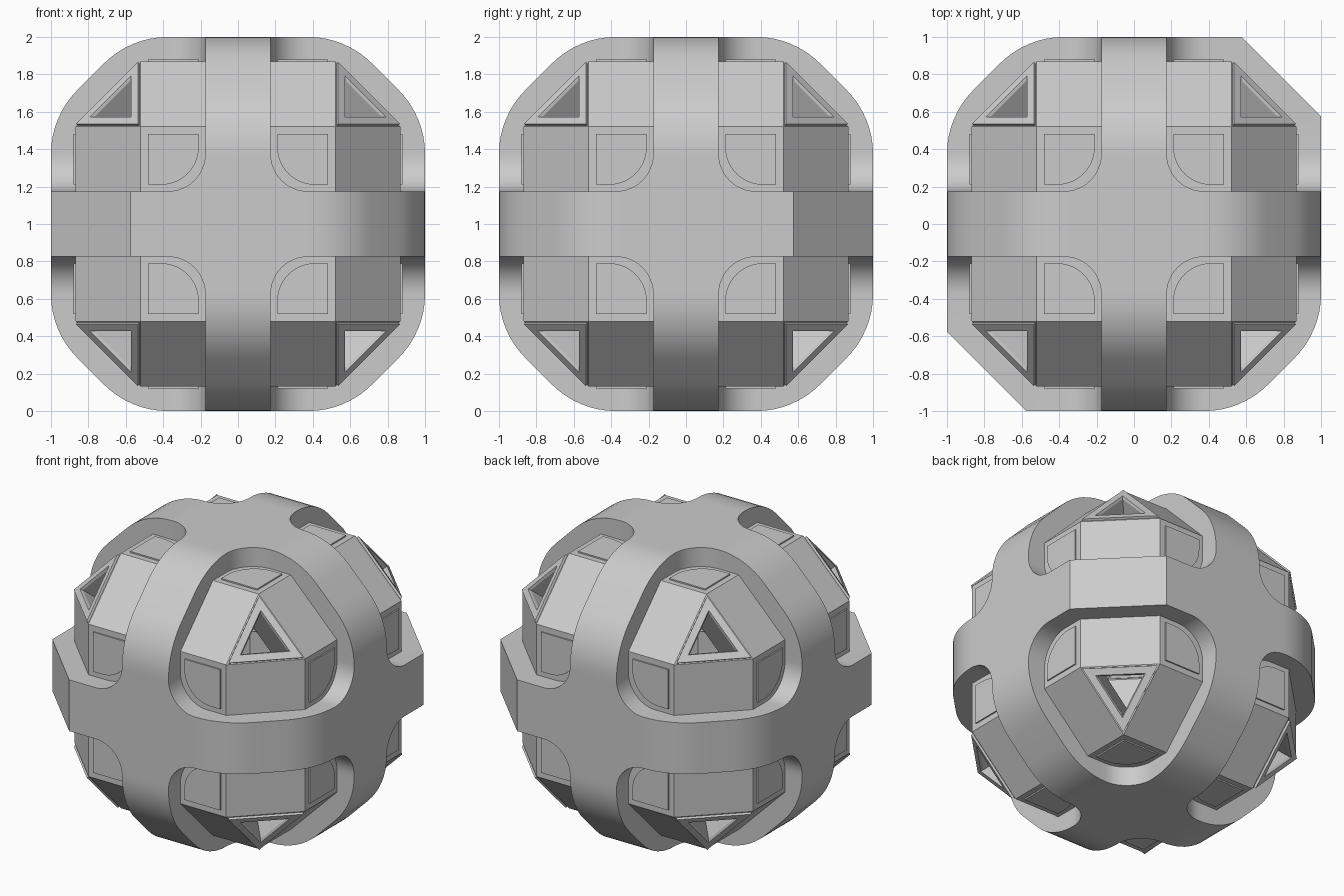
import bpy, bmesh, math
from mathutils import Vector

if "Cube" in bpy.data.objects:
    bpy.data.objects.remove(bpy.data.objects["Cube"])

SIGNS = (-1, 1)
A, B = 0.87, 0.52            # core: face distance, half width of square faces
W, R = 0.175, 0.20           # band half width, fillet radius at crossings
E = W + R                    # where the crossing plates meet the edge strips
DEPTH = 0.135                # band height
grey = bpy.data.materials.new("plain_grey")
grey.diffuse_color = (0.6, 0.6, 0.6, 1)
grey.use_nodes = True
grey.node_tree.nodes["Principled BSDF"].inputs["Base Color"].default_value = grey.diffuse_color


def place(k, w, u, v):
    """Point with w along axis k, and u, v along the next two axes."""
    p = [0, 0, 0]
    p[k], p[(k + 1) % 3], p[(k + 2) % 3] = w, u, v
    return Vector(p)


def face(bm, pts):
    bm.faces.new([bm.verts.new(p) for p in pts])


def finish(bm, name, smooth=False):
    bmesh.ops.remove_doubles(bm, verts=bm.verts, dist=0.0005)
    bmesh.ops.recalc_face_normals(bm, faces=bm.faces)
    me = bpy.data.meshes.new(name)
    bm.to_mesh(me)
    bm.free()
    me.materials.append(grey)
    ob = bpy.data.objects.new(name, me)
    ob.location.z = 1
    bpy.context.collection.objects.link(ob)
    if smooth:
        bpy.ops.object.select_all(action='DESELECT')
        ob.select_set(True)
        bpy.context.view_layer.objects.active = ob
        bpy.ops.object.shade_smooth_by_angle(angle=math.radians(30))
    return ob


def arc(cx, cy, r, a0, a1, n):
    out = []
    for i in range(n + 1):
        a = math.radians(a0 + (a1 - a0) * i / n)
        out.append((cx + r * math.cos(a), cy + r * math.sin(a)))
    return out


# Core: faceted ball with raised triangular frames and open triangular shafts
bm = bmesh.new()
for k in range(3):
    for s in SIGNS:
        face(bm, [place(k, s * A, u * B, v * B)
                  for u, v in ((1, 1), (-1, 1), (-1, -1), (1, -1))])
    for su in SIGNS:
        for sv in SIGNS:
            face(bm, [place(k, B, su * A, sv * B), place(k, B, su * B, sv * A),
                      place(k, -B, su * B, sv * A), place(k, -B, su * A, sv * B)])

# each ring: scale of the triangle, height along the corner direction
RINGS = [(1, 0), (0.945, 0), (0.945, 0.015), (0.63, 0.015),
         (0.58, 0.0), (0.58, -0.4)]
for sx in SIGNS:
    for sy in SIGNS:
        for sz in SIGNS:
            sg = Vector((sx, sy, sz))
            mid = sg * ((A + 2 * B) / 3)
            tri = [place(k, sg[k] * A, sg[(k + 1) % 3] * B, sg[(k + 2) % 3] * B)
                   for k in range(3)]
            loops = [[mid + (p - mid) * s + sg.normalized() * d for p in tri]
                     for s, d in RINGS]
            for lo, hi in zip(loops, loops[1:]):
                for i in range(3):
                    j = (i + 1) % 3
                    face(bm, [lo[i], lo[j], hi[j], hi[i]])
finish(bm, "core")

# Thin plates with one rounded corner, four on each square face
bm = bmesh.new()
outline = [(0.21, 0.48), (0.48, 0.48), (0.48, 0.21)] + arc(0.41, 0.41, 0.2, 270, 180, 10)
for k in range(3):
    for s in SIGNS:
        for su in SIGNS:
            for sv in SIGNS:
                top = [place(k, s * (A + 0.009), su * u, sv * v) for u, v in outline]
                low = [place(k, s * A, su * u, sv * v) for u, v in outline]
                face(bm, top)
                for i in range(len(top)):
                    j = (i + 1) % len(top)
                    face(bm, [top[i], top[j], low[j], low[i]])
finish(bm, "rounded_plates")

# Bands: filleted crossing plates on the six sides ...
bm = bmesh.new()
fillet = arc(E, E, R, 270, 180, 12)          # from (E, W) to (W, E)
for k in range(3):
    for s in SIGNS:
        loop = []
        for su, sv in ((1, 1), (-1, 1), (-1, -1), (1, -1)):
            q = [(su * u, sv * v) for u, v in fillet]
            if su * sv < 0:
                q.reverse()
            loop += q
            for (u0, v0), (u1, v1) in zip(q, q[1:]):
                face(bm, [place(k, s, u0, v0), place(k, s, u1, v1),
                          place(k, s * (1 - DEPTH), u1, v1),
                          place(k, s * (1 - DEPTH), u0, v0)])
        face(bm, [place(k, s, u, v) for u, v in loop])

# ... joined by twelve strips around the edges, two of them with hard corners
T = 0.2
r = T / math.tan(math.radians(22.5))


def strip_profile(sharp):
    if sharp:
        m = DEPTH / math.cos(math.radians(22.5))
        spec = [(E, 1, 90, DEPTH), (E + T, 1, 67.5, m),
                (1, E + T, 22.5, m), (1, E, 0, DEPTH)]
        outer = [(x, y) for x, y, _, _ in spec]
        inner = [(x - d * math.cos(math.radians(a)), y - d * math.sin(math.radians(a)))
                 for x, y, a, d in spec]
        return outer, inner
    c = 1 - r
    return [arc(E, c, q, 90, 45, 8) + arc(c, E, q, 45, 0, 8) for q in (r, r - DEPTH)]


for k in range(3):
    for su in SIGNS:
        for sv in SIGNS:
            outer, inner = strip_profile(k == 2 and su == sv)
            for i in range(len(outer) - 1):
                o0, o1 = [(su * x, sv * y) for x, y in outer[i:i + 2]]
                n0, n1 = [(su * x, sv * y) for x, y in inner[i:i + 2]]
                face(bm, [place(k, W, *o0), place(k, W, *o1),
                          place(k, -W, *o1), place(k, -W, *o0)])
                for w in (W, -W):
                    face(bm, [place(k, w, *o0), place(k, w, *o1),
                              place(k, w, *n1), place(k, w, *n0)])
finish(bm, "crossing_bands", smooth=True)
